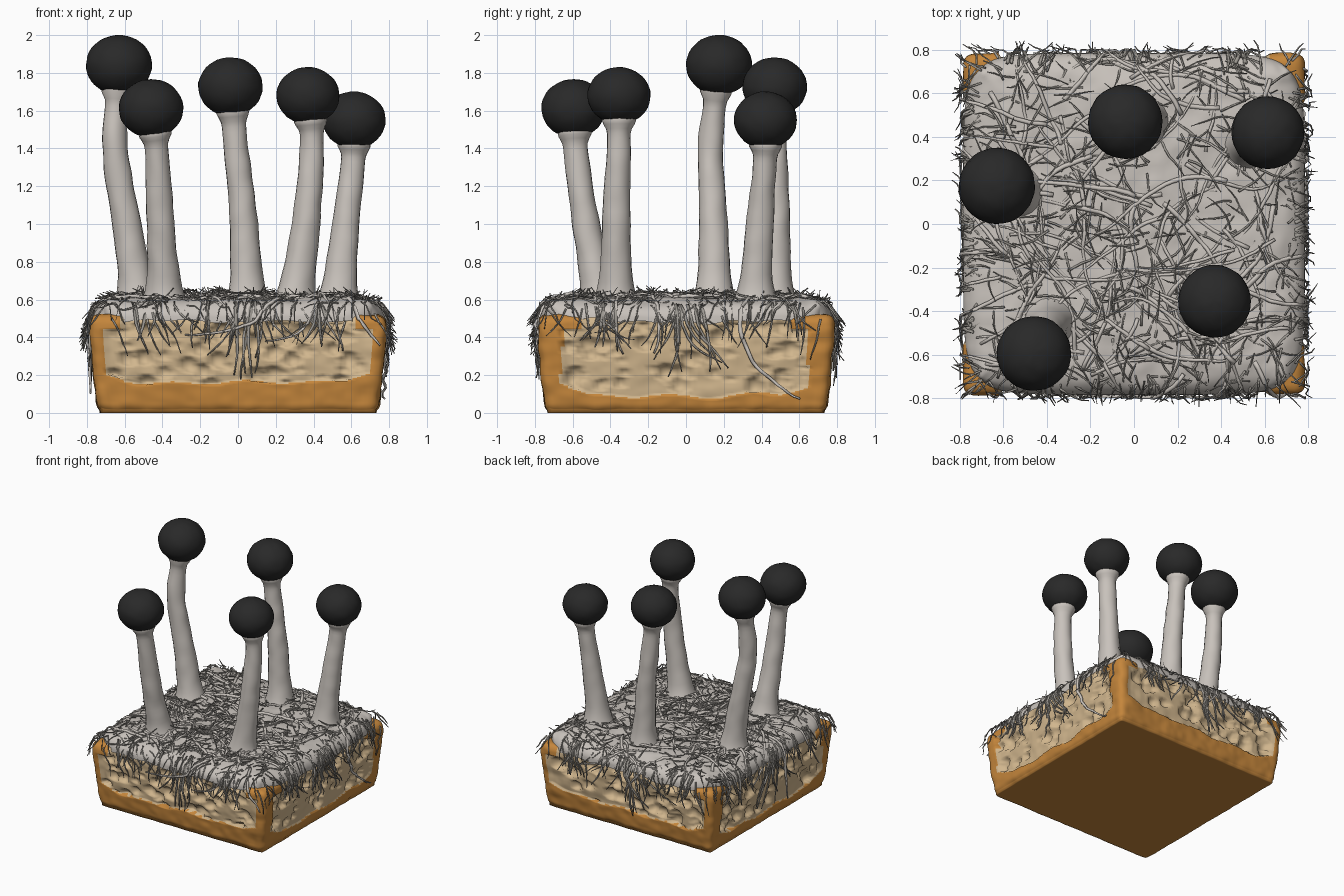
import bpy, bmesh, math, random
from mathutils import Vector, noise

if "Cube" in bpy.data.objects:
    bpy.data.objects.remove(bpy.data.objects["Cube"])

random.seed(4)
R = random.uniform
HALF, TOP = 0.785, 0.52


def material(name, rgb):
    m = bpy.data.materials.new(name)
    m.diffuse_color = (*rgb, 1)
    m.use_nodes = True
    m.node_tree.nodes["Principled BSDF"].inputs["Base Color"].default_value = m.diffuse_color
    return m


CRUST = material("crust brown", (0.56, 0.24, 0.045))
CRUMB = material("crumb tan", (0.64, 0.47, 0.27))
MOULD = material("mould pale grey", (0.58, 0.54, 0.50))
HAIR = material("thread grey", (0.34, 0.32, 0.29))
BLACK = material("spore black", (0.022, 0.022, 0.022))


def add_object(name, mesh, mats):
    for m in mats:
        mesh.materials.append(m)
    mesh.shade_smooth()
    ob = bpy.data.objects.new(name, mesh)
    bpy.context.collection.objects.link(ob)
    return ob


def nz(x, y, z, f):
    return noise.noise(Vector((x, y, z)) * f)


def tube(verts, faces, pts, radii, sides):
    """Append a capped tube along pts."""
    base, n = len(verts), len(pts)
    for i, p in enumerate(pts):
        t = (pts[min(i + 1, n - 1)] - pts[max(i - 1, 0)]).normalized()
        ref = Vector((0, 0, 1)) if abs(t.z) < 0.8 else Vector((0.3, 1, 0))
        if sides > 8:
            ref = Vector((0, 1, 0))
        a = t.cross(ref).normalized()
        b = t.cross(a)
        for k in range(sides):
            w = 2 * math.pi * k / sides
            verts.append(p + (a * math.cos(w) + b * math.sin(w)) * radii[i])
    for i in range(n - 1):
        for k in range(sides):
            j = (k + 1) % sides
            q = base + i * sides
            faces.append((q + k, q + j, q + sides + j, q + sides + k))
    faces.append(tuple(base + k for k in reversed(range(sides))))
    faces.append(tuple(base + (n - 1) * sides + k for k in range(sides)))


def tube_mesh(name, verts, faces, mat):
    me = bpy.data.meshes.new(name)
    me.from_pydata(verts, [], faces)
    bm = bmesh.new()
    bm.from_mesh(me)
    bmesh.ops.recalc_face_normals(bm, faces=bm.faces)
    bm.to_mesh(me)
    bm.free()
    return add_object(name, me, [mat])


# ---- bread block: rounded box with crumb panels and pores ----
def is_crumb(s, z, front):
    """Crumb panel outline on a side face, s = horizontal position."""
    wob = 0.03 * noise.noise(Vector((s * 4, z * 4, 3.0 if front else 9.0)))
    w, low = (0.71, 0.16) if front else (0.655, 0.09)
    w += wob - (0.1 if z > 0.44 else 0)
    low += wob + 0.5 * max(0, abs(s) - w + 0.16) ** 1.2
    return abs(s) < w and z > low


pores = {k: [(R(-0.68, 0.68), R(0.12, 0.5), R(0.016, 0.052)) for _ in range(75)]
         for k in ("x1", "x-1", "y1", "y-1")}
bm = bmesh.new()
bmesh.ops.create_cube(bm, size=2)
bmesh.ops.subdivide_edges(bm, edges=bm.edges[:], cuts=67, use_grid_fill=True)
r = 0.05
for v in bm.verts:
    c = v.co.copy()
    p = Vector((c.x * HALF, c.y * HALF, (c.z + 1) * TOP / 2))
    inner = Vector((max(-HALF + r, min(HALF - r, p.x)), max(-HALF + r, min(HALF - r, p.y)),
                    max(r, min(TOP - r, p.z))))
    d = p - inner
    if d.length > 1e-6:
        n = d.normalized()
        p = inner + n * r
    else:
        n = Vector((0, 0, 0))
    # pores and sunken crumb
    push = 0.007 * nz(p.x, p.y, p.z, 16) + 0.006 * nz(p.x, p.y, p.z, 7)
    for ax, o in (("x", 1), ("y", 0)):
        i = 1 - o
        if abs(abs(c[i]) - 1) < 1e-4:
            s, z = p[o], p.z
            if is_crumb(s, z, ax == "y"):
                push -= 0.012
                dip = 0
                for ps, pz, pr in pores[ax + str(int(math.copysign(1, c[i])))]:
                    q = ((s - ps) ** 2 + (z - pz) ** 2) / (pr * pr)
                    if q < 1:
                        dip = max(dip, 0.9 * pr * math.sqrt(1 - q))
                push -= dip
    p += n * push
    taper = 1 - 0.055 * max(0, 1 - p.z / 0.45) ** 1.3
    v.co = (p.x * taper, p.y * taper, 0 if c.z < -0.999 else max(0, p.z))
bm.normal_update()
for f in bm.faces:
    c = f.calc_center_median()
    if c.z > TOP - 0.025 and f.normal.z > 0.8:
        crumb = abs(c.x) + abs(c.y) < 1.35 and max(abs(c.x), abs(c.y)) < 0.73
    elif c.z < 0.03:
        crumb = False
    elif abs(c.y) > abs(c.x):
        crumb = is_crumb(c.x, c.z, True)
    else:
        crumb = is_crumb(c.y, c.z, False)
    f.material_index = int(crumb)
me = bpy.data.meshes.new("bread_block")
bm.to_mesh(me)
bm.free()
add_object("bread_block", me, [CRUST, CRUMB])


# ---- mould mat over the top ----
def mat_z(x, y):
    m = min(1, max(abs(x), abs(y)) / HALF)
    return 0.5 + 0.115 * math.sqrt(1 - m ** 9) + 0.012 * nz(x, y, 0, 6) + 0.008 * nz(x, y, 5, 15)


N = 90
bm = bmesh.new()
bmesh.ops.create_grid(bm, x_segments=N, y_segments=N, size=1)
for v in bm.verts:
    u, w = (math.sin(t * math.pi / 2) for t in v.co.xy)
    m = max(abs(u), abs(w))
    pull = 1 - 0.1 * (u * w) ** 6
    x, y = u * HALF * pull, w * HALF * pull
    z = mat_z(u * HALF, w * HALF)
    if m > 0.9999:
        z = 0.485 + 0.035 * nz(x, y, 2, 5)
    v.co = (x, y, z)
me = bpy.data.meshes.new("mould_mat")
bm.to_mesh(me)
bm.free()
add_object("mould_mat", me, [MOULD])


# ---- threads that wander over the mat and hang down the sides ----
def drape(a, b, lift):
    x, y = max(-HALF, min(HALF, a)), max(-HALF, min(HALF, b))
    drop = max(abs(a) - HALF, abs(b) - HALF, 0)
    p = Vector((x, y, mat_z(x, y) - drop))
    out = Vector((a - x, b - y, 0))
    if drop > 0:
        p += out.normalized() * (lift - 0.05 * max(0, drop - 0.05))
    else:
        p.z += lift
    return p


def thread(store, a, b, ang, length, rad, curl=0.35, tip=0.03, sides=5):
    n = max(5, int(length / 0.035))
    pts, turn = [], R(-curl, curl)
    for i in range(n):
        t = i / (n - 1)
        lift = 0.004 + 0.010 * math.sin(i * 1.1 + a * 30) + tip * t ** 3
        pts.append(drape(a, b, lift))
        ang += turn * 0.4 + R(-curl, curl) * 0.6
        a += math.cos(ang) * length / n
        b += math.sin(ang) * length / n
    tube(*store, pts, [rad * (1 - 0.6 * (i / (n - 1)) ** 2) for i in range(n)], sides)


thick, fine = ([], []), ([], [])
for _ in range(95):
    thread(thick, R(-.72, .72), R(-.72, .72), R(0, 6.28), R(0.35, 0.8), R(0.008, 0.013), 0.3, 0)
for _ in range(480):
    thread(fine, R(-.76, .76), R(-.76, .76), R(0, 6.28), R(0.1, 0.27), R(0.004, 0.0065), 0.35, R(0, 0.045))
for side in range(4):
    ang = side * math.pi / 2
    c, s = round(math.cos(ang)), round(math.sin(ang))

    def at(out, along):
        return c * out - s * along, s * out + c * along

    # fringe hairs along the rim
    for _ in range(62):
        thread(fine, *at(R(0.68, 0.8), R(-.73, .73)), ang + R(-1, 1), R(0.1, 0.27), R(0.004, 0.0065),
               0.25, R(0.01, 0.05))
    # root-like clusters running down the face
    for pos, depth, count in ((0.03, 0.38, 9), (-0.47, 0.22, 5), (0.5, 0.18, 4)):
        for _ in range(count):
            thread(fine, *at(0.74, pos + R(-.09, .09)), ang + R(-.6, .6),
                   depth * R(0.6, 1.12) + 0.05, R(0.006, 0.010), 0.2, 0.012)
tube_mesh("thick_threads", *thick, MOULD)
tube_mesh("fine_threads", *fine, HAIR)

# ---- stalks and spore heads: path (x, y) at z 0.55, 1.0, 1.4, head centre; head radius ----
stalks = [
    ((-0.53, 0.15), (-0.59, 0.145), (-0.65, 0.13), (-0.63, 0.175, 1.842), 0.175),
    ((-0.39, -0.45), (-0.41, -0.53), (-0.43, -0.585), (-0.46, -0.595, 1.612), 0.171),
    ((0.05, 0.47), (0.03, 0.475), (-0.01, 0.47), (-0.04, 0.47, 1.727), 0.171),
    ((0.30, -0.37), (0.36, -0.37), (0.39, -0.355), (0.37, -0.355, 1.68), 0.167),
    ((0.53, 0.365), (0.57, 0.39), (0.61, 0.42), (0.615, 0.42, 1.55), 0.167),
]
for idx, (p0, p1, p2, head, hr) in enumerate(stalks, 1):
    hz = head[2]
    k = [Vector((*p0, 0.55)), Vector((*p1, 1.0)), Vector((*p2, min(1.4, hz - 0.2))), Vector(head)]
    k = [k[0] * 2 - k[1]] + k + [k[3] * 2 - k[2]]
    k[0].x, k[0].y = p0
    pts, rad = [], []
    for seg in range(3):
        a, b, c, d = k[seg:seg + 4]
        for i in range(12):
            t = i / 12
            p = 0.5 * (2 * b + (c - a) * t + (2 * a - 5 * b + 4 * c - d) * t * t
                       + (3 * b - a - 3 * c + d) * t ** 3)
            z = p.z
            if z > hz - 0.06:
                break
            q = (z - 0.55) / (hz - 0.7)
            rr = 0.086 - 0.026 * q + 0.06 * math.exp(-(z - 0.55) / 0.08)
            rr += 0.03 * math.exp(-((z - hz + 0.13) / 0.04) ** 2)
            pts.append(p)
            rad.append(rr)
    vs, fs = [], []
    tube(vs, fs, pts, rad, 20)
    for v in vs:
        v += Vector((nz(*v, 9), nz(v.y, v.z, v.x, 9), 0)) * 0.006
    tube_mesh(f"stalk_{idx}", vs, fs, MOULD)

    bm = bmesh.new()
    bmesh.ops.create_uvsphere(bm, u_segments=36, v_segments=22, radius=1)
    for v in bm.verts:
        b = 1 + 0.02 * nz(v.co.x + idx * 3, v.co.y, v.co.z, 4)
        v.co = Vector((v.co.x * hr, v.co.y * hr, v.co.z * hr * 0.905)) * b + Vector(head)
    me = bpy.data.meshes.new(f"spore_head_{idx}")
    bm.to_mesh(me)
    bm.free()
    add_object(f"spore_head_{idx}", me, [BLACK])
